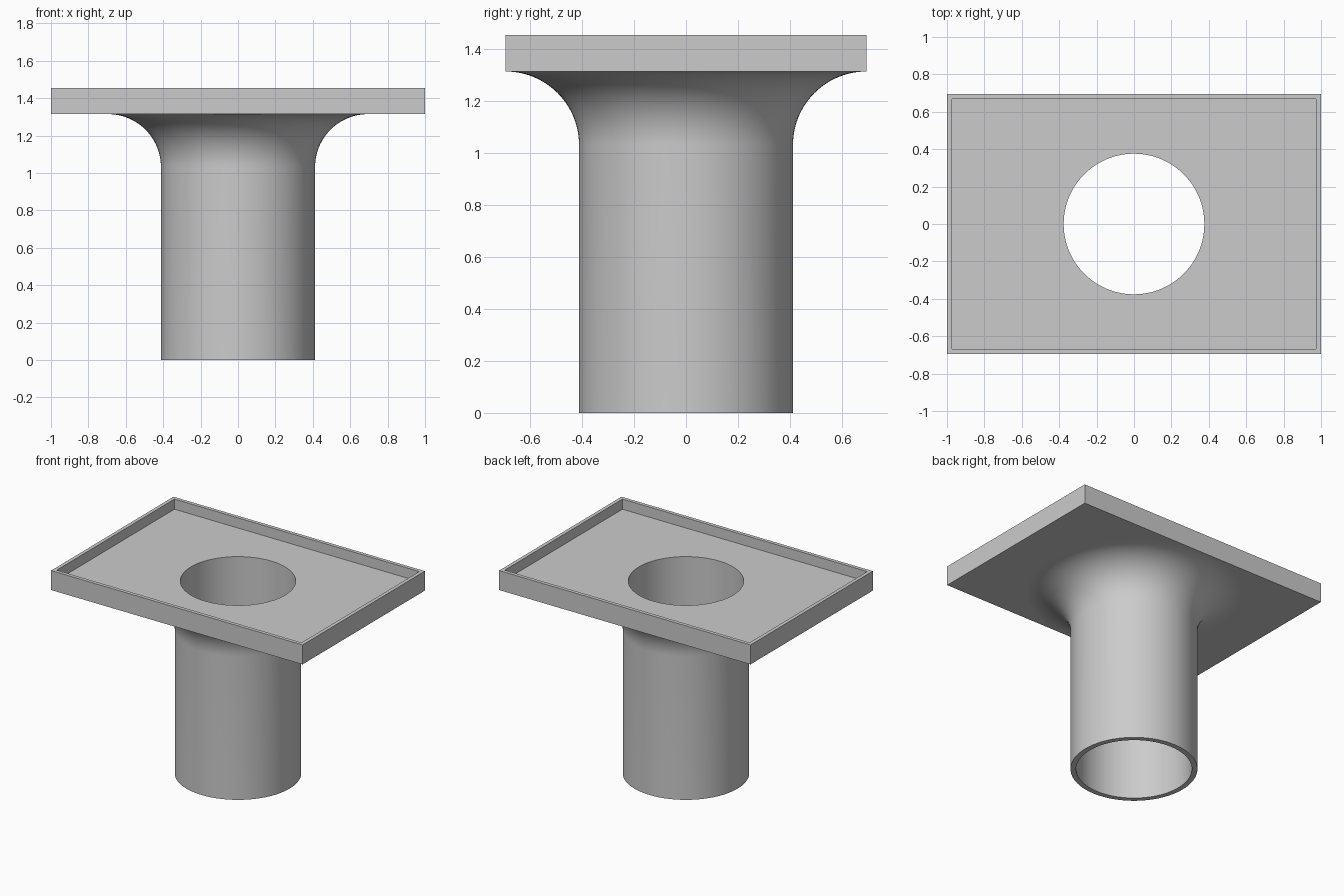
import bpy, bmesh, math

if "Cube" in bpy.data.objects:
    bpy.data.objects.remove(bpy.data.objects["Cube"], do_unlink=True)

# Main dimensions
HALF_X, HALF_Y, RIM = 1.0, 0.695, 0.037
Z_UNDER, Z_FLOOR, Z_TOP = 1.315, 1.382, 1.455
R_IN, R_OUT, FILLET = 0.376, 0.412, 0.283
SEGMENTS = 96

grey = bpy.data.materials.new("light_grey")
grey.use_nodes = True
colour = (0.6, 0.6, 0.6, 1)
grey.diffuse_color = colour
grey.node_tree.nodes["Principled BSDF"].inputs["Base Color"].default_value = colour


def make_object(name, bm):
    bmesh.ops.recalc_face_normals(bm, faces=bm.faces)
    mesh = bpy.data.meshes.new(name)
    bm.to_mesh(mesh)
    bm.free()
    mesh.materials.append(grey)
    obj = bpy.data.objects.new(name, mesh)
    bpy.context.collection.objects.link(obj)
    return obj


def activate(obj):
    bpy.ops.object.select_all(action='DESELECT')
    obj.select_set(True)
    bpy.context.view_layer.objects.active = obj


# Rectangular tray: a box whose top is inset and sunk to leave a thin rim
bm = bmesh.new()
bmesh.ops.create_cube(bm, size=2)
for v in bm.verts:
    v.co = (v.co.x * HALF_X, v.co.y * HALF_Y, Z_TOP if v.co.z > 0 else Z_UNDER)
bm.normal_update()
top = max(bm.faces, key=lambda f: f.calc_center_median().z)
bmesh.ops.inset_region(bm, faces=[top], thickness=RIM)
floor = bmesh.ops.extrude_face_region(bm, geom=[top])["geom"]
bmesh.ops.delete(bm, geom=[top], context='FACES')
for v in floor:
    if isinstance(v, bmesh.types.BMVert):
        v.co.z = Z_FLOOR
tray = make_object("tray", bm)

# Round hole through the tray floor
bm = bmesh.new()
bmesh.ops.create_cone(bm, cap_ends=True, segments=SEGMENTS, radius1=R_IN, radius2=R_IN, depth=1)
bmesh.ops.translate(bm, verts=bm.verts, vec=(0, 0, Z_FLOOR))
cutter = make_object("hole_cutter", bm)
cutter.hide_render = True
cut = tray.modifiers.new("hole", 'BOOLEAN')
cut.operation = 'DIFFERENCE'
cut.solver = 'EXACT'
cut.object = cutter
activate(tray)
bpy.ops.object.modifier_apply(modifier=cut.name)
bpy.data.objects.remove(cutter, do_unlink=True)
bpy.ops.object.shade_smooth_by_angle(angle=math.radians(30))

# Hollow pipe flaring into the tray's underside, as a revolved profile
profile = [(R_IN, Z_UNDER), (R_IN, 0), (R_OUT, 0)]
for i in range(25):
    a = math.pi / 2 * i / 24
    profile.append((R_OUT + FILLET * (1 - math.cos(a)),
                    Z_UNDER - FILLET * (1 - math.sin(a))))
bm = bmesh.new()
verts = [bm.verts.new((r, 0, z)) for r, z in profile]
edges = [bm.edges.new(pair) for pair in zip(verts, verts[1:])]
bmesh.ops.spin(bm, geom=verts + edges, cent=(0, 0, 0), axis=(0, 0, 1),
               angle=2 * math.pi, steps=SEGMENTS, use_merge=True)
bmesh.ops.remove_doubles(bm, verts=bm.verts, dist=1e-5)
# Aim the faces outward: the bottom ring must look down
bmesh.ops.recalc_face_normals(bm, faces=bm.faces)
pipe = make_object("flared_pipe", bm)
ring = min(pipe.data.polygons, key=lambda p: p.center.z)
if ring.normal.z > 0:
    pipe.data.flip_normals()
activate(pipe)
bpy.ops.object.shade_smooth_by_angle(angle=math.radians(30))
